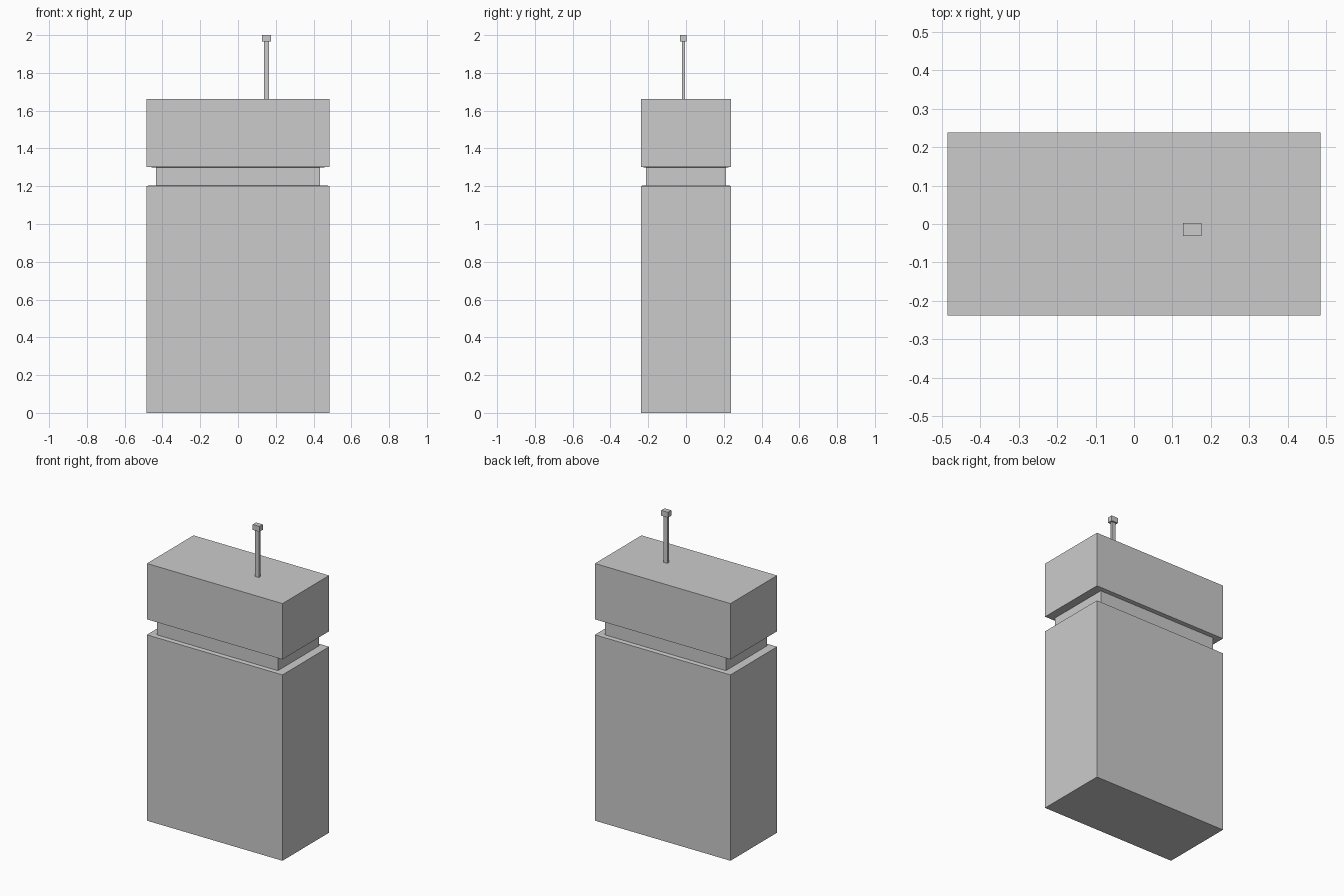
import bpy, bmesh

if "Cube" in bpy.data.objects:
    bpy.data.objects.remove(bpy.data.objects["Cube"])


def loft(name, sections, cx=0.0, cy=0.0):
    """Stack rectangular sections (half_x, half_y, z) into a closed solid."""
    bm = bmesh.new()
    rings = [[bm.verts.new((cx + sx * hx, cy + sy * hy, z))
              for sx, sy in ((-1, -1), (1, -1), (1, 1), (-1, 1))]
             for hx, hy, z in sections]
    for low, high in zip(rings, rings[1:]):
        for i in range(4):
            j = (i + 1) % 4
            bm.faces.new((low[i], low[j], high[j], high[i]))
    bm.faces.new(rings[0][::-1])
    bm.faces.new(rings[-1])
    mesh = bpy.data.meshes.new(name)
    bm.to_mesh(mesh)
    bm.free()
    obj = bpy.data.objects.new(name, mesh)
    bpy.context.collection.objects.link(obj)
    return obj


# Cabinet: tall base, recessed neck band and upper block in one solid
WIDE, NECK = (0.485, 0.238), (0.433, 0.211)
loft("cabinet_body", [
    (*WIDE, 0.0), (*WIDE, 1.202),
    (*NECK, 1.205), (*NECK, 1.299),
    (*WIDE, 1.302), (*WIDE, 1.663),
])

# Thin mast with a wider tip on the roof
MX, MY = 0.151, -0.014
loft("mast", [
    (0.013, 0.008, 1.663), (0.013, 0.008, 1.965),
    (0.024, 0.017, 1.965), (0.024, 0.017, 2.0),
], MX, MY)
